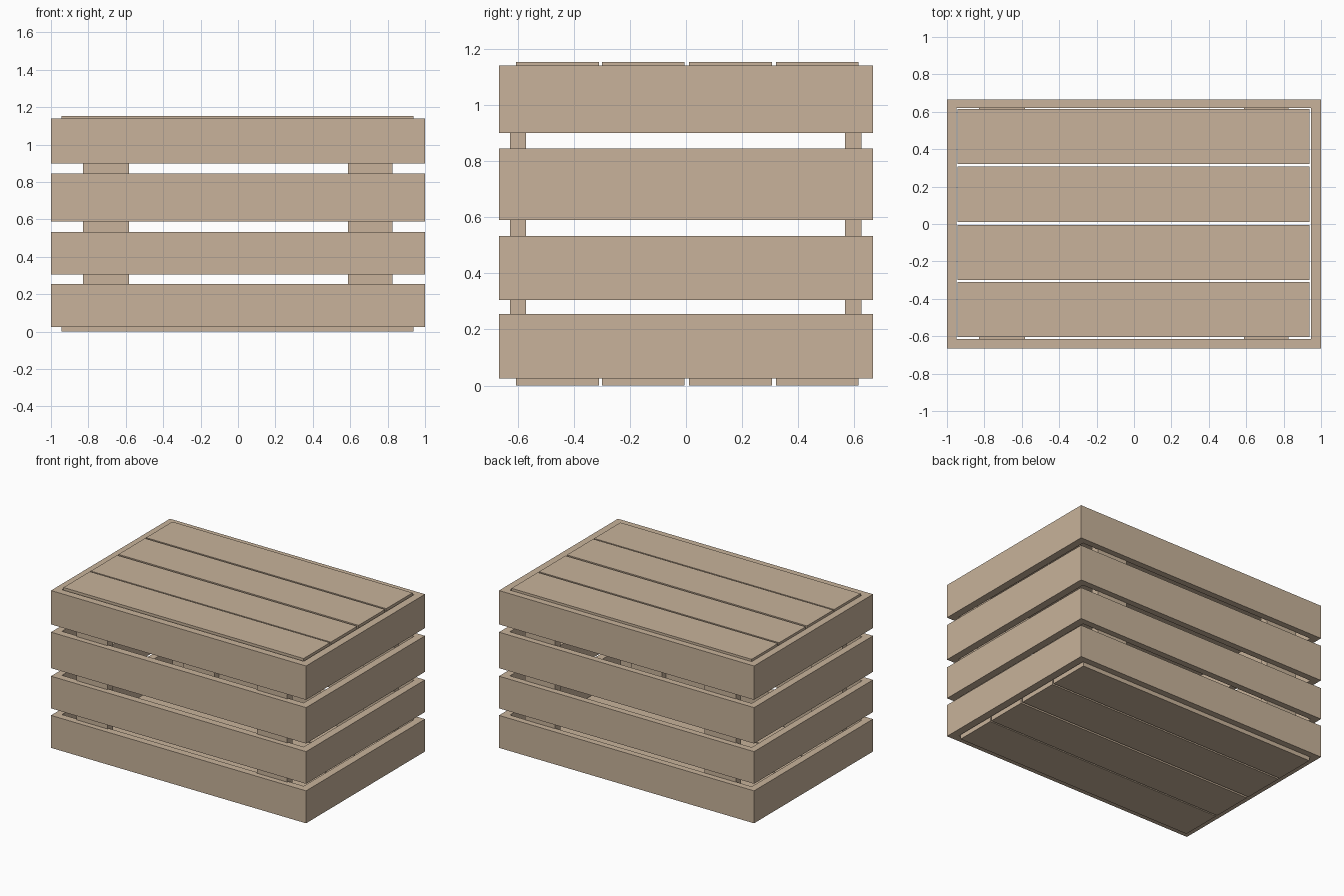
import bpy

if "Cube" in bpy.data.objects:
    bpy.data.objects.remove(bpy.data.objects["Cube"])

wood = bpy.data.materials.new("pale_wood")
wood.diffuse_color = (0.58, 0.45, 0.325, 1.0)
wood.use_nodes = True
wood.node_tree.nodes["Principled BSDF"].inputs["Base Color"].default_value = wood.diffuse_color


def make(name, verts, faces):
    me = bpy.data.meshes.new(name)
    me.from_pydata(verts, [], faces)
    me.materials.append(wood)
    ob = bpy.data.objects.new(name, me)
    bpy.context.collection.objects.link(ob)
    return ob


def box(name, x0, x1, y0, y1, z0, z1):
    v = [(x, y, z) for z in (z0, z1) for x, y in ((x0, y0), (x1, y0), (x1, y1), (x0, y1))]
    f = [(3, 2, 1, 0), (4, 5, 6, 7)]
    f += [(i, (i + 1) % 4, (i + 1) % 4 + 4, i + 4) for i in range(4)]
    return make(name, v, f)


def ring(name, outer, inner, z0, z1):
    """Rectangular band of boards with mitred corners."""
    v = []
    for z in (z0, z1):
        for x0, x1, y0, y1 in (outer, inner):
            v += [(x0, y0, z), (x1, y0, z), (x1, y1, z), (x0, y1, z)]
    f = []
    for i in range(4):
        j = (i + 1) % 4
        f += [(i, j, j + 8, i + 8),              # outside
              (j + 4, i + 4, i + 12, j + 12),    # inside
              (j, i, i + 4, j + 4),              # underside
              (i + 8, j + 8, j + 12, i + 12)]    # top
    return make(name, v, f)


# Four bands of side slats
for k, (z0, z1) in enumerate(((0.025, 0.255), (0.305, 0.533), (0.59, 0.845), (0.90, 1.14))):
    ring(f"side_slats_{k + 1}", (-1, 1, -0.666, 0.666), (-0.95, 0.946, -0.615, 0.621), z0, z1)

# Floor and lid planks
for k, (y0, y1) in enumerate(((-0.605, -0.31), (-0.30, -0.005), (0.01, 0.307), (0.32, 0.615))):
    box(f"floor_plank_{k + 1}", -0.945, 0.938, y0, y1, 0.0, 0.05)
    box(f"lid_plank_{k + 1}", -0.945, 0.938, y0, y1, 1.105, 1.153)

# Upright battens inside the front and back walls
for side, y0, y1 in (("front", -0.627, -0.57), ("back", 0.567, 0.625)):
    for end, x0, x1 in (("left", -0.828, -0.583), ("right", 0.588, 0.825)):
        box(f"{side}_{end}_batten", x0, x1, y0, y1, 0.04, 1.11)
